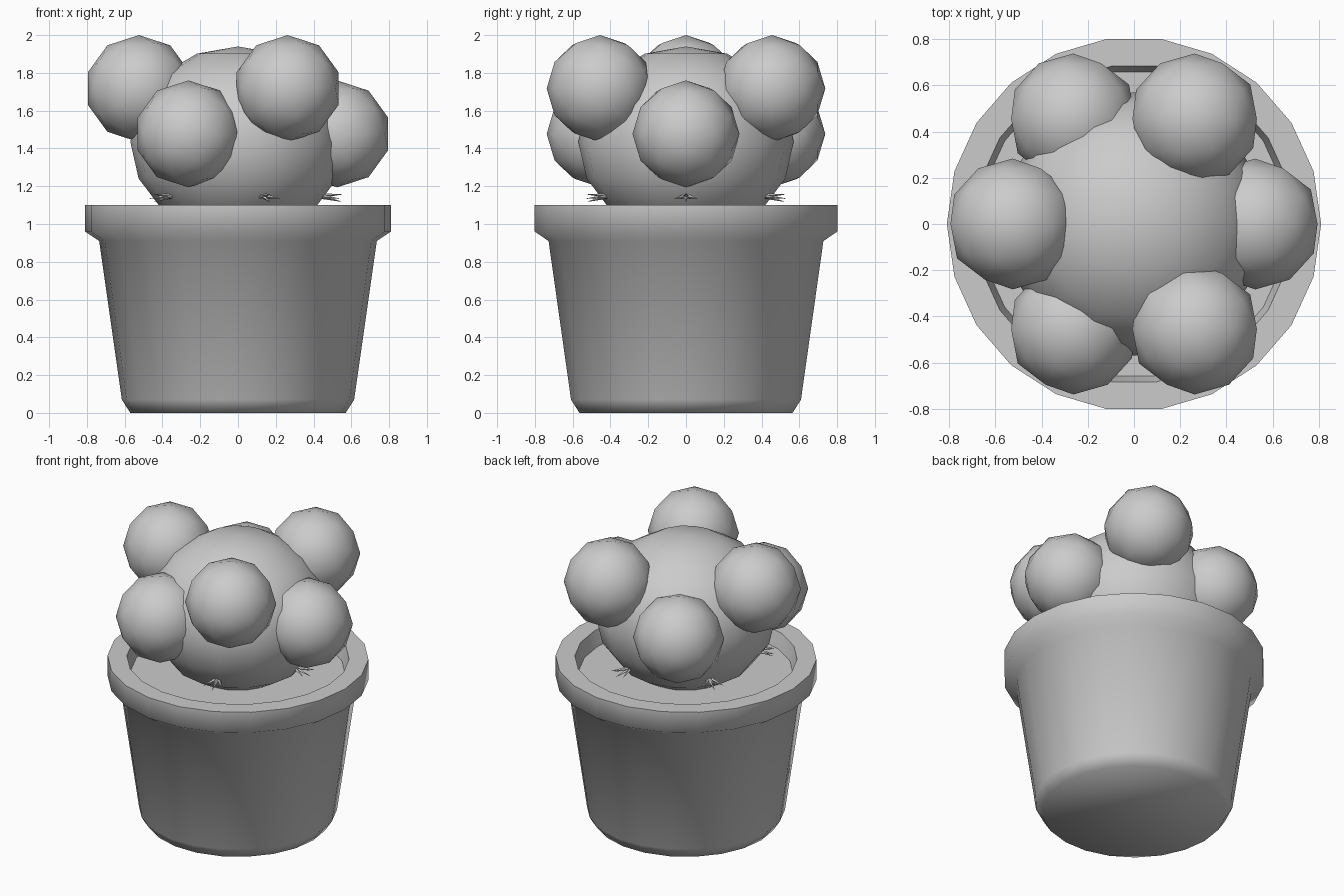
import bpy, bmesh, math
from mathutils import Vector, Matrix

if "Cube" in bpy.data.objects:
    bpy.data.objects.remove(bpy.data.objects["Cube"])

grey = bpy.data.materials.new("plain_grey")
grey.diffuse_color = (0.6, 0.6, 0.6, 1)
grey.use_nodes = True
grey.node_tree.nodes["Principled BSDF"].inputs["Base Color"].default_value = grey.diffuse_color


def finish(name, bm, angle=60):
    bmesh.ops.recalc_face_normals(bm, faces=bm.faces)
    me = bpy.data.meshes.new(name)
    bm.to_mesh(me)
    bm.free()
    ob = bpy.data.objects.new(name, me)
    bpy.context.collection.objects.link(ob)
    me.materials.append(grey)
    bpy.ops.object.select_all(action='DESELECT')
    ob.select_set(True)
    bpy.context.view_layer.objects.active = ob
    bpy.ops.object.shade_smooth_by_angle(angle=math.radians(angle))
    return ob


def lathe(name, profile, sides):
    # closed surface of revolution: both profile ends are capped
    bm = bmesh.new()
    rings = [[bm.verts.new((r * math.cos(2 * math.pi * i / sides),
                            r * math.sin(2 * math.pi * i / sides), z))
              for i in range(sides)] for r, z in profile]
    for a, b in zip(rings, rings[1:]):
        for i in range(sides):
            j = (i + 1) % sides
            bm.faces.new((a[i], a[j], b[j], b[i]))
    bm.faces.new(rings[0])
    bm.faces.new(rings[-1])
    return finish(name, bm)


# pot with rim, soil as the inner cap
lathe("pot", [(0.57, 0), (0.615, 0.07), (0.735, 0.91), (0.81, 0.96),
              (0.81, 1.10), (0.69, 1.10), (0.665, 1.0)], 22)

# main cactus body, slightly flattened
bm = bmesh.new()
bmesh.ops.create_uvsphere(bm, u_segments=16, v_segments=8, radius=1,
                          matrix=Matrix.Translation((0, 0, 1.435)) @
                          Matrix.Diagonal((0.57, 0.57, 0.505, 1)))
finish("cactus_body", bm)

# six offshoots, alternately low and high
for i in range(6):
    a = math.radians(60 * i)
    z = 1.477 if i % 2 == 0 else 1.717
    bm = bmesh.new()
    bmesh.ops.create_icosphere(
        bm, subdivisions=2, radius=0.283,
        matrix=Matrix.Translation((0.525 * math.cos(a), 0.525 * math.sin(a), z)) @
        Matrix.Rotation(math.pi / 2, 4, 'X'))
    finish(f"offshoot_{i + 1}", bm)

# five clusters of fine spines near the foot of the body
for k in range(5):
    a = math.radians(72 * k)
    root = Vector((0.42 * math.cos(a), 0.42 * math.sin(a), 1.15))
    bm = bmesh.new()
    for spread, drop in ((-28, -0.12), (0, -0.25), (0, 0.05), (28, -0.12)):
        b = a + math.radians(spread)
        d = Vector((math.cos(b), math.sin(b), drop)).normalized()
        rot = d.to_track_quat('Z', 'Y').to_matrix().to_4x4()
        bmesh.ops.create_cone(bm, cap_ends=True, segments=4, radius1=0.014,
                              radius2=0.001, depth=0.13,
                              matrix=Matrix.Translation(root + d * 0.065) @ rot)
    finish(f"spine_cluster_{k + 1}", bm)
